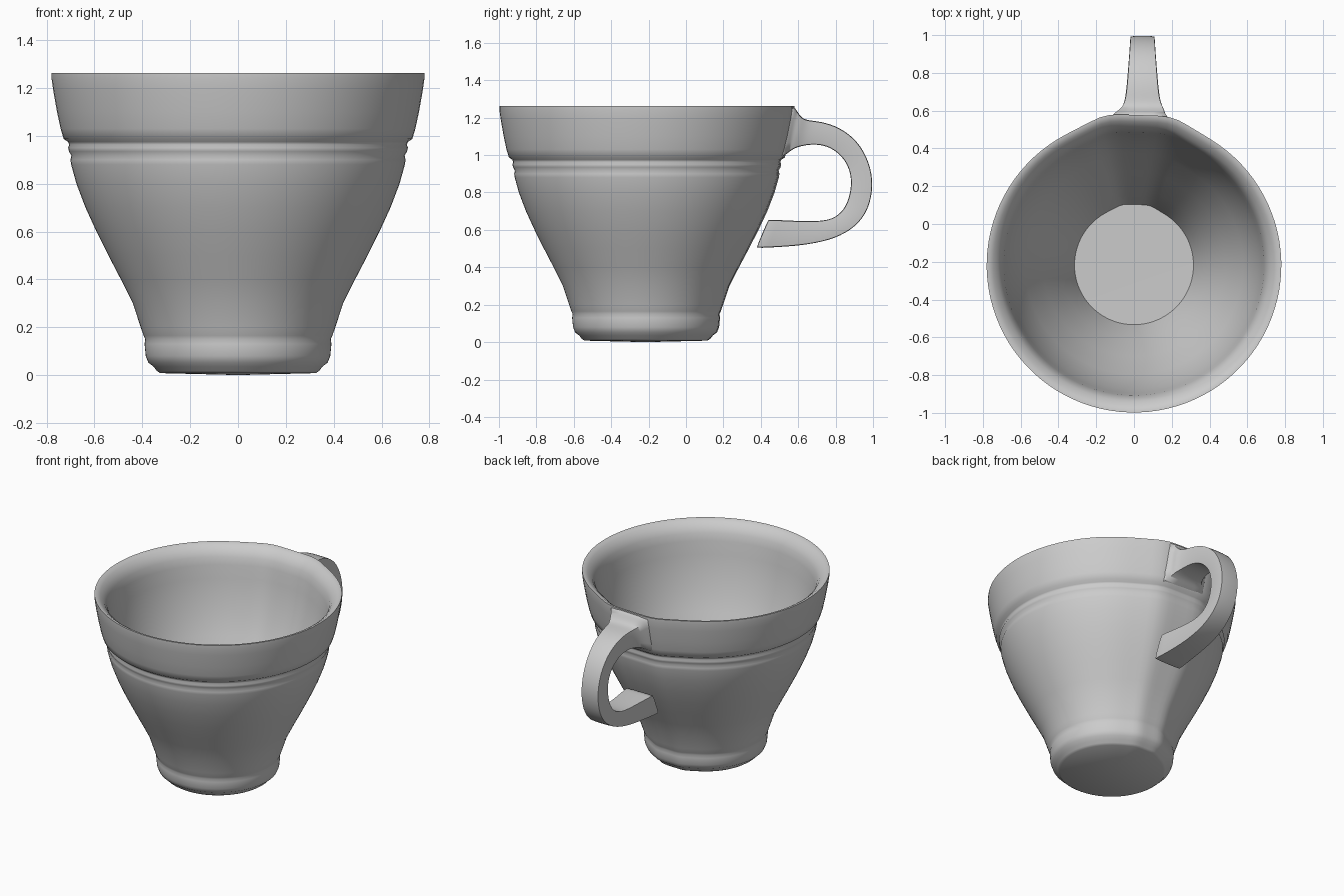
import bpy, bmesh, math

if "Cube" in bpy.data.objects:
    bpy.data.objects.remove(bpy.data.objects["Cube"])

CY = -0.218          # cup axis in y
SEG = 96


def finish(name, bm, angle):
    bmesh.ops.recalc_face_normals(bm, faces=bm.faces)
    me = bpy.data.meshes.new(name)
    bm.to_mesh(me)
    bm.free()
    ob = bpy.data.objects.new(name, me)
    bpy.context.collection.objects.link(ob)
    bpy.ops.object.select_all(action='DESELECT')
    ob.select_set(True)
    bpy.context.view_layer.objects.active = ob
    bpy.ops.object.shade_smooth_by_angle(angle=math.radians(angle))
    return ob


def facet(phi):
    """Round cup with a flat facet at the back, blended by tangent planes."""
    phi, t = abs(phi), math.radians(29)
    if phi >= t:
        return 1.0
    return min(1.018 / math.cos(phi), 1 / math.cos(t - phi))


def wall_factor(phi):
    """Facet with slightly rounded corners."""
    return sum(facet(phi + math.radians(d)) for d in (-4, -2, 0, 2, 4)) / 5


# Cup body: outside from the base up, over the lip, down the inside to the floor
profile = [(0.325, 0.008), (0.340, 0.018), (0.353, 0.035), (0.375, 0.052),
           (0.386, 0.08), (0.391, 0.13), (0.388, 0.15), (0.395, 0.165),
           (0.407, 0.20), (0.44, 0.30), (0.49, 0.40), (0.542, 0.50),
           (0.592, 0.60), (0.638, 0.70), (0.676, 0.80), (0.698, 0.88),
           (0.701, 0.90), (0.697, 0.917), (0.707, 0.935), (0.711, 0.95),
           (0.706, 0.963), (0.711, 0.975), (0.729, 0.987), (0.742, 1.03),
           (0.757, 1.10), (0.773, 1.19), (0.78, 1.24), (0.780, 1.262),
           (0.765, 1.261), (0.745, 1.248), (0.72, 1.225), (0.701, 1.19),
           (0.689, 1.14), (0.677, 1.05), (0.655, 0.94), (0.622, 0.82),
           (0.578, 0.70), (0.482, 0.50), (0.391, 0.30), (0.345, 0.19),
           (0.315, 0.11)]
bm = bmesh.new()
rings = []
for r, z in profile:
    ring = []
    for i in range(SEG):
        a = 2 * math.pi * i / SEG - math.pi
        k = r * wall_factor(a)
        a += math.radians(2)      # facet sits slightly off centre, like the handle
        ring.append(bm.verts.new((k * math.sin(a), CY + k * math.cos(a), z)))
    rings.append(ring)
for lo, hi in zip(rings, rings[1:]):
    for i in range(SEG):
        j = (i + 1) % SEG
        bm.faces.new((lo[i], lo[j], hi[j], hi[i]))
for ring, z in ((rings[0], 0.0), (rings[-1], 0.108)):
    c = bm.verts.new((0, CY, z))
    for i in range(SEG):
        bm.faces.new((ring[i], ring[(i + 1) % SEG], c))
finish("cup_body", bm, 62)

# Handle: box section lofted along a hook (outer y, z, inner y, z, half width)
stations = [(.525, 1.225, .50, .98, .17), (.572, 1.264, .53, 1.0, .155),
            (.592, 1.24, .55, 1.015, .135),
            (.615, 1.20, .575, 1.035, .115), (.65, 1.185, .62, 1.05, .095),
            (.72, 1.18, .69, 1.06, .085), (.82, 1.15, .77, 1.045, .077),
            (.92, 1.075, .84, .99, .07), (.982, .96, .877, .92, .066),
            (1.003, .84, .887, .84, .066), (.978, .71, .865, .74, .066),
            (.91, .617, .82, .68, .07), (.80, .553, .76, .65, .075),
            (.65, .52, .66, .645, .082), (.50, .508, .55, .65, .092),
            (.375, .503, .44, .655, .105)]
bm = bmesh.new()
crease = bm.edges.layers.float.new("crease_edge")
loops = []
for n, (oy, oz, iy, iz, w) in enumerate(stations):
    cx = 0.03 if n < 3 else 0.045
    loops.append([bm.verts.new(p) for p in ((cx - w, oy, oz), (cx + w, oy, oz),
                                            (cx + w, iy, iz), (cx - w, iy, iz))])
for a, b in zip(loops, loops[1:]):
    for i in range(4):
        j = (i + 1) % 4
        bm.faces.new((a[i], a[j], b[j], b[i]))
    for i in range(4):
        bm.edges.get((a[i], b[i]))[crease] = 0.8
for end in (loops[0], loops[-1]):
    face = bm.faces.new(end)
    for e in face.edges:
        e[crease] = 0.95
handle = finish("handle", bm, 70)
sub = handle.modifiers.new("smooth", 'SUBSURF')
sub.levels = sub.render_levels = 2
